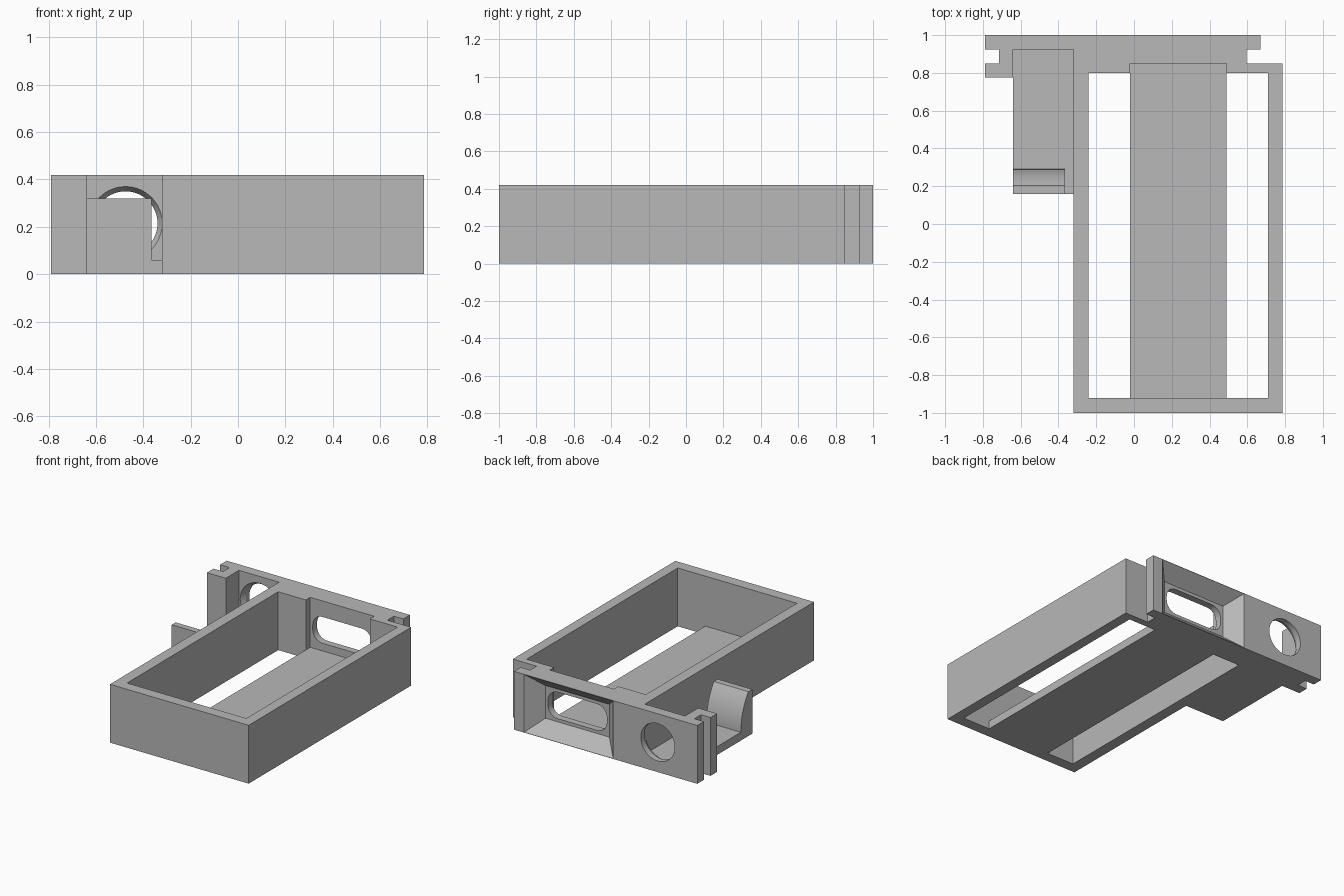
import bpy, bmesh
from math import sin, cos, pi, radians

cube = bpy.data.objects.get("Cube")
if cube:
    bpy.data.objects.remove(cube)

grey = bpy.data.materials.new("plain_grey")
grey.use_nodes = True
grey.diffuse_color = (0.48, 0.48, 0.48, 1)
grey.node_tree.nodes["Principled BSDF"].inputs["Base Color"].default_value = grey.diffuse_color

H = 0.42        # overall height
FLOOR = 0.06    # floor thickness


def loft(name, rings):
    """Closed solid through a list of equal-length point rings."""
    bm = bmesh.new()
    loops = [[bm.verts.new(p) for p in ring] for ring in rings]
    for a, b in zip(loops, loops[1:]):
        for i in range(len(a)):
            j = (i + 1) % len(a)
            bm.faces.new((a[i], a[j], b[j], b[i]))
    bm.faces.new(loops[0])
    bm.faces.new(loops[-1])
    bmesh.ops.recalc_face_normals(bm, faces=bm.faces)
    mesh = bpy.data.meshes.new(name)
    bm.to_mesh(mesh)
    bm.free()
    obj = bpy.data.objects.new(name, mesh)
    bpy.context.collection.objects.link(obj)
    mesh.materials.append(grey)
    return obj


def plan(name, outline, z0, z1):
    return loft(name, [[(x, y, z) for x, y in outline] for z in (z0, z1)])


def rect(x0, x1, y0, y1):
    return [(x0, y0), (x1, y0), (x1, y1), (x0, y1)]


def activate(obj):
    bpy.ops.object.select_all(action='DESELECT')
    bpy.context.view_layer.objects.active = obj
    obj.select_set(True)


def cut(obj, cutter):
    cutter.hide_render = True
    mod = obj.modifiers.new("cut", 'BOOLEAN')
    mod.operation = 'DIFFERENCE'
    mod.solver = 'EXACT'
    mod.object = cutter
    activate(obj)
    bpy.ops.object.modifier_apply(modifier=mod.name)
    bpy.data.objects.remove(cutter)


# Tray walls and the end panel with its rail notches
frame = plan("tray_frame", [
    (-.32, -1), (.785, -1), (.785, .85), (.595, .85), (.595, .925), (.67, .925),
    (.67, 1), (-.79, 1), (-.79, .925), (-.715, .925), (-.715, .85), (-.79, .85),
    (-.79, .775), (-.64, .775), (-.64, .925), (-.32, .925)], 0, H)

# Tray cavity with the recess behind the window
cut(frame, plan("cavity_cutter", [
    (-.24, -.92), (.71, -.92), (.71, .8), (.49, .8), (.49, .85),
    (-.02, .85), (-.02, .8), (-.24, .8)], -.1, H + .1))

# Flared rectangular recess on the back
WX, WZ = .235, H / 2


def flare(y):
    t = (y - .9) / .1
    w, h = .255 + .1 * t, .118 + .09 * t
    return [(WX + sx * w, y, WZ + sz * h)
            for sx, sz in ((-1, -1), (1, -1), (1, 1), (-1, 1))]


cut(frame, loft("flare_cutter", [flare(.9), flare(1.0), flare(1.01)]))

# Rounded window slot
W, S, R = .235, .095, .08
slot = []
for k, (sx, sz) in enumerate(((1, 1), (-1, 1), (-1, -1), (1, -1))):
    for i in range(9):
        a = (k + i / 8) * pi / 2
        slot.append((WX + sx * (W - R) + R * cos(a), WZ + sz * (S - R) + R * sin(a)))
cut(frame, loft("slot_cutter", [[(x, y, z) for x, z in slot] for y in (.8, .95)]))

# Round hole, widened towards the front
hole = [[(-.475 + r * cos(2 * pi * i / 64), y, .215 + r * sin(2 * pi * i / 64))
         for i in range(64)]
        for y, r in ((.92, .155), (.925, .155), (.96, .135), (1.02, .135))]
cut(frame, loft("hole_cutter", hole))

# Floor strip and side shelf
plan("floor_strip", rect(-.02, .49, -.92, .85), 0, FLOOR)
plan("side_shelf", rect(-.64, -.32, .16, .925), 0, FLOOR)

# Upright stop on the shelf with a curved rear face
RAD = .44
curve = [(.29 - RAD * (1 - cos(a)), FLOOR + RAD * sin(a))
         for a in (radians(36.2) * i / 12 for i in range(13))]
profile = [(.16, 0), (.29, 0)] + curve + [(.16, curve[-1][1])]
loft("shelf_stop", [[(x, y, z) for y, z in profile] for x in (-.64, -.365)])

for obj in bpy.context.collection.objects:
    if obj.type == 'MESH' and grey.name in obj.data.materials:
        activate(obj)
        bpy.ops.object.shade_smooth_by_angle(angle=radians(20))
